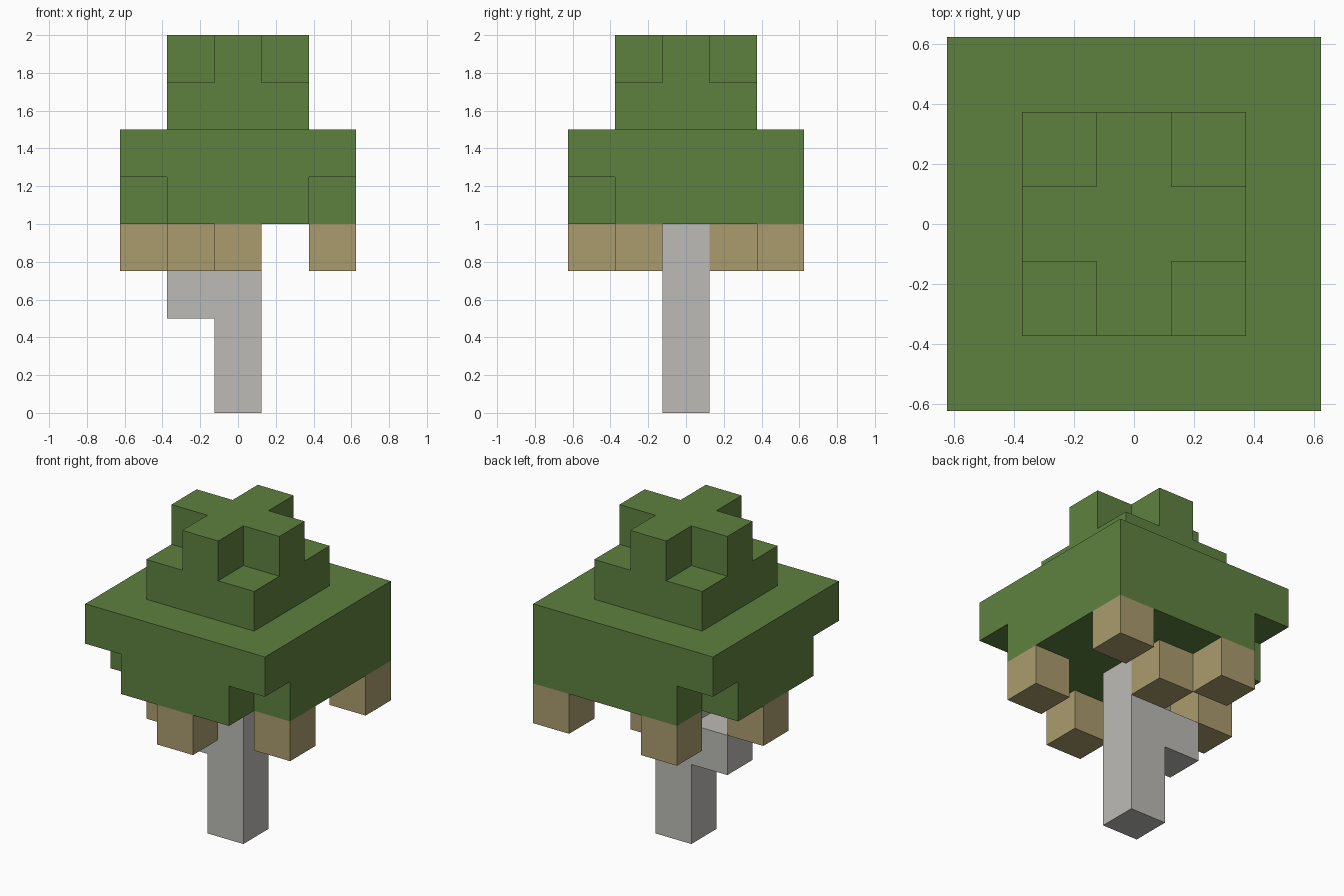
import bpy
import bmesh
from mathutils import Vector

UNIT = 0.25  # edge length of one block

cube = bpy.data.objects.get("Cube")
if cube:
    bpy.data.objects.remove(cube, do_unlink=True)


def make_material(name, srgb):
    """Flat material from 0-255 display values, stored as linear."""
    linear = [((c / 255 + 0.055) / 1.055) ** 2.4 for c in srgb]
    mat = bpy.data.materials.new(name)
    mat.use_nodes = True
    mat.diffuse_color = (*linear, 1)
    bsdf = next(n for n in mat.node_tree.nodes if n.type == 'BSDF_PRINCIPLED')
    bsdf.inputs["Base Color"].default_value = (*linear, 1)
    bsdf.inputs["Roughness"].default_value = 1
    return mat


def block_part(name, cells, mat):
    """Join unit blocks into one closed shell, without inner faces."""
    cells = set(cells)
    bm = bmesh.new()
    for cell in cells:
        centre = Vector((cell[0], cell[1], cell[2] + 0.5))
        for axis in range(3):
            for sign in (-1, 1):
                neighbour = list(cell)
                neighbour[axis] += sign
                if tuple(neighbour) in cells:
                    continue
                normal, u, v = Vector(), Vector(), Vector()
                normal[axis] = sign
                u[(axis + 1) % 3] = sign
                v[(axis + 2) % 3] = 1
                corners = [normal - u - v, normal + u - v, normal + u + v, normal - u + v]
                bm.faces.new([bm.verts.new((centre + c / 2) * UNIT) for c in corners])
    bmesh.ops.remove_doubles(bm, verts=bm.verts, dist=0.001)
    mesh = bpy.data.meshes.new(name)
    bm.to_mesh(mesh)
    bm.free()
    mesh.materials.append(mat)
    obj = bpy.data.objects.new(name, mesh)
    bpy.context.collection.objects.link(obj)
    return obj


def square(radius, level):
    span = range(-radius, radius + 1)
    return [(x, y, level) for x in span for y in span]


green = make_material("leaf green", (94, 129, 63))
tan = make_material("pod tan", (171, 156, 110))
grey = make_material("bark grey", (188, 187, 183))

# Trunk with a short side branch
block_part("trunk", [(0, 0, z) for z in range(4)] + [(-1, 0, 2)], grey)

# Leaf crown: two wide tiers, the lower missing three corners, then a small tier and a cross
missing = {(-2, -2, 4), (2, -2, 4), (-2, 2, 4)}
lower = [c for c in square(2, 4) if c not in missing]
cross = [c for c in square(1, 7) if c[0] * c[1] == 0]
block_part("leaf_crown", lower + square(2, 5) + square(1, 6) + cross, green)

# Pods hanging beneath the crown
pods = [(2, 2), (2, -1), (0, -2), (0, 1), (-1, 2), (-2, 0), (-1, -1)]
for i, (x, y) in enumerate(pods, 1):
    block_part(f"hanging_pod_{i}", [(x, y, 3)], tan)
